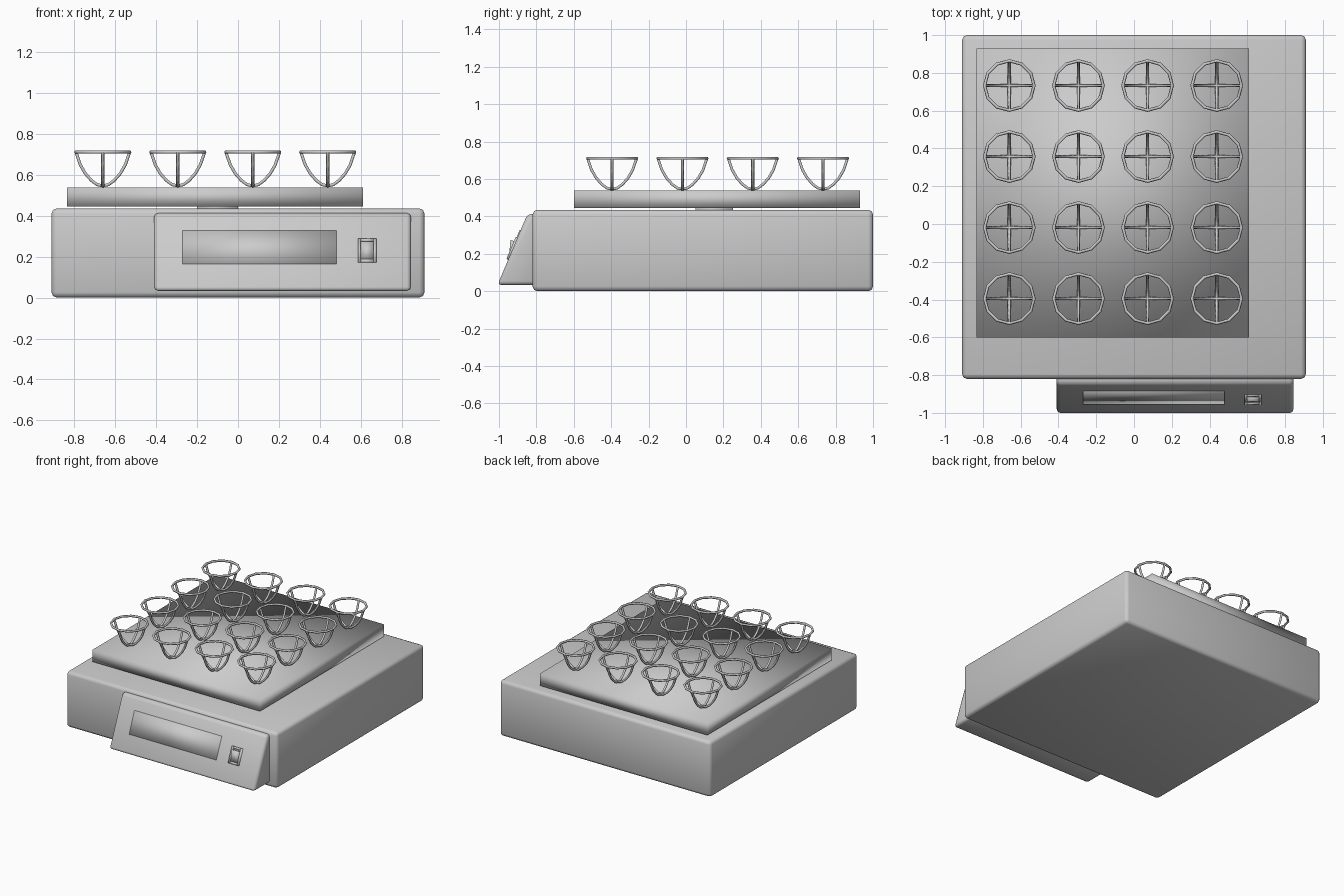
import bpy, bmesh, math
from mathutils import Matrix, Vector

if "Cube" in bpy.data.objects:
    bpy.data.objects.remove(bpy.data.objects["Cube"])


def finish(name, bm, bevel=0.0, segments=1):
    """Turn a bmesh into a smooth-shaded object, optionally with bevelled edges."""
    bmesh.ops.recalc_face_normals(bm, faces=bm.faces)
    if bevel:
        bmesh.ops.bevel(bm, geom=list(bm.edges), offset=bevel, segments=segments,
                        profile=0.5, affect='EDGES')
    for f in bm.faces:
        f.smooth = True
    mesh = bpy.data.meshes.new(name)
    bm.to_mesh(mesh)
    bm.free()
    ob = bpy.data.objects.new(name, mesh)
    bpy.context.collection.objects.link(ob)
    return ob


def box(name, lo, hi, bevel=0.0, segments=1):
    lo, hi = Vector(lo), Vector(hi)
    bm = bmesh.new()
    bmesh.ops.create_cube(bm, size=1)
    for v in bm.verts:
        v.co = Vector(a * b for a, b in zip(v.co, hi - lo)) + (lo + hi) / 2
    return finish(name, bm, bevel, segments)


def prism(name, profile, x0, x1, bevel=0.0, segments=1):
    """Extrude a (y, z) profile along x."""
    bm = bmesh.new()
    face = bm.faces.new([bm.verts.new((x0, y, z)) for y, z in profile])
    new = bmesh.ops.extrude_face_region(bm, geom=[face])['geom']
    for v in new:
        if isinstance(v, bmesh.types.BMVert):
            v.co.x = x1
    return finish(name, bm, bevel, segments)


# Housing, shaking tray and the hidden drive post between them
box("housing", (-0.91, -0.82, 0), (0.91, 1.0, 0.435), 0.025, 2)
box("tray", (-0.835, -0.6, 0.445), (0.61, 0.93, 0.538))
box("drive_post", (-0.2, 0.05, 0.42), (0.0, 0.25, 0.46))

# Sloping control panel
prism("control_panel", [(-0.80, 0.412), (-0.848, 0.412), (-1.008, 0.033), (-0.80, 0.033)],
      -0.41, 0.845, 0.02, 2)

# Parts laid on the sloping face
A, B = Vector((-1.0, 0.053)), Vector((-0.857, 0.39))
slope = (B - A).normalized()
out = Vector((-slope.y, slope.x))


def on_face(name, x0, x1, z0, z1, h0, h1, depth=0.02):
    """Block on the panel face; h0/h1 are its heights at the lower/upper edge."""
    def at(z, h):
        return A + (B - A) * ((z - A.y) / (B.y - A.y)) + out * h
    pts = [at(z0, -depth), at(z0, h0), at(z1, h1), at(z1, -depth)]
    return prism(name, [tuple(p) for p in pts], x0, x1)


on_face("display", -0.27, 0.48, 0.165, 0.325, 0.003, 0.006)
X0, X1, Z0, Z1, W = 0.585, 0.675, 0.17, 0.285, 0.014
on_face("switch_frame_left", X0, X0 + W, Z0, Z1, 0.01, 0.01)
on_face("switch_frame_right", X1 - W, X1, Z0, Z1, 0.01, 0.01)
on_face("switch_frame_bottom", X0 + W, X1 - W, Z0, Z0 + W, 0.01, 0.01)
on_face("switch_frame_top", X0 + W, X1 - W, Z1 - W, Z1, 0.01, 0.01)
on_face("switch_rocker", X0 + W, X1 - W, Z0 + W, Z1 - 0.022, 0.002, 0.03)

# Wire flask holder: a 12-sided rim and two crossing arches
curve = bpy.data.curves.new("flask_holder_wire", 'CURVE')
curve.dimensions = '3D'
curve.bevel_depth = 0.0085
curve.bevel_resolution = 1


def wire(points, cyclic=False):
    s = curve.splines.new('POLY')
    s.points.add(len(points) - 1)
    for p, co in zip(s.points, points):
        p.co = (*co, 1)
    s.use_cyclic_u = cyclic


R, RIM = 0.131, 0.71
wire([(R * math.cos(a), R * math.sin(a), RIM)
      for a in (i * math.tau / 12 for i in range(12))], True)
half = [(0.027, 0.551), (0.055, 0.571), (0.085, 0.605), (0.11, 0.648), (R, RIM)]
arch = [(-r, z) for r, z in reversed(half)] + [(0, 0.545)] + half
wire([(r, 0, z) for r, z in arch])
wire([(0, r, z) for r, z in arch])

temp = bpy.data.objects.new("wire_helper", curve)
bpy.context.collection.objects.link(temp)
bpy.context.view_layer.update()
deps = bpy.context.evaluated_depsgraph_get()
holder = bpy.data.meshes.new_from_object(temp.evaluated_get(deps))
bpy.data.objects.remove(temp)
for p in holder.polygons:
    p.use_smooth = True

# Four by four grid of holders
for i in range(4):
    for j in range(4):
        ob = bpy.data.objects.new(f"flask_holder_{i}_{j}", holder)
        ob.location = (-0.66 + 0.366 * i, -0.395 + 0.376 * j, 0)
        bpy.context.collection.objects.link(ob)
